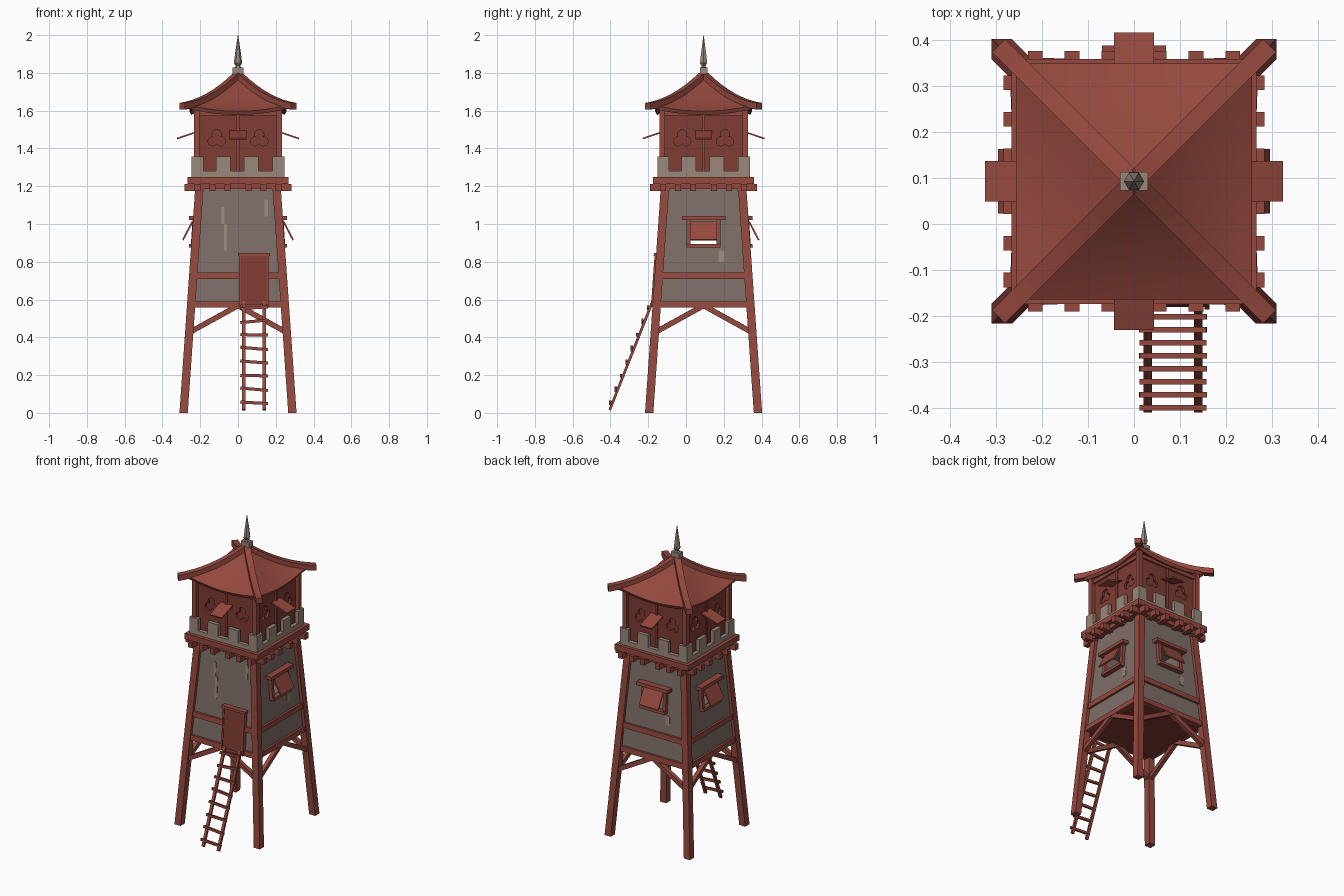
import bpy, bmesh, math, random
from mathutils import Vector, Matrix

random.seed(4)
if "Cube" in bpy.data.objects:
    bpy.data.objects.remove(bpy.data.objects["Cube"])


def material(name, rgb):
    m = bpy.data.materials.new(name)
    m.use_nodes = True
    m.diffuse_color = (*rgb, 1)
    m.node_tree.nodes["Principled BSDF"].inputs["Base Color"].default_value = (*rgb, 1)
    return m


red = material("red timber", (0.30, 0.066, 0.048))
dark_red = material("dark red planks", (0.215, 0.045, 0.034))
grey = material("grey boards", (0.21, 0.16, 0.14))
pale = material("pale stone", (0.33, 0.25, 0.20))

CENTRE = Vector((0, 0.093, 0))
ALL = (0, 1, 2, 3)          # front, +x, back, -x
WINDOWED = (1, 2, 3)


def outer(z):
    """Half width of the tapering tower at height z."""
    return 0.31 - 0.07 * z


# Every shape is a list of matching rings, written for the front side as (x, out, z).
def box(x0, x1, o0, o1, z0, z1):
    return [[(x0, o0, z), (x1, o0, z), (x1, o1, z), (x0, o1, z)] for z in (z0, z1)]


def slab(x0, x1, z0, z1, d0, d1):
    """Box leaning with the tower wall, from depth d0 to d1."""
    return [[(x0, outer(z) + d0, z), (x1, outer(z) + d0, z),
             (x1, outer(z) + d1, z), (x0, outer(z) + d1, z)] for z in (z0, z1)]


def beam(p, q, w, h, up=(0, 0, 1)):
    p, q = Vector(p), Vector(q)
    side = (q - p).cross(Vector(up)).normalized() * w / 2
    top = side.cross(q - p).normalized() * h / 2
    return [[e + side + top, e - side + top, e - side - top, e + side - top] for e in (p, q)]


def make(name, mat, shapes, sides=(0,)):
    """Loft the shapes, repeat them around the tower and store as one object."""
    bm = bmesh.new()
    for k in sides:
        turn = Matrix.Rotation(k * math.pi / 2, 4, 'Z')
        for rings in shapes:
            vs = [[bm.verts.new(turn @ Vector((x, -o, z)) + CENTRE) for x, o, z in r] for r in rings]
            n = len(vs[0])
            bm.faces.new(vs[0])
            bm.faces.new(vs[-1])
            for a, b in zip(vs, vs[1:]):
                for i in range(n):
                    bm.faces.new((a[i], a[(i + 1) % n], b[(i + 1) % n], b[i]))
    bmesh.ops.recalc_face_normals(bm, faces=bm.faces)
    return finish(name, mat, bm)


def finish(name, mat, bm):
    me = bpy.data.meshes.new(name)
    bm.to_mesh(me)
    bm.free()
    me.materials.append(mat)
    ob = bpy.data.objects.new(name, me)
    bpy.context.collection.objects.link(ob)
    return ob


def activate(ob):
    bpy.ops.object.select_all(action='DESELECT')
    ob.select_set(True)
    bpy.context.view_layer.objects.active = ob


def cut(ob, cutter):
    mod = ob.modifiers.new("cut", 'BOOLEAN')
    mod.operation, mod.solver, mod.object = 'DIFFERENCE', 'EXACT', cutter
    activate(ob)
    bpy.ops.object.modifier_apply(modifier=mod.name)
    bpy.data.objects.remove(cutter)


# Legs
make("corner_legs", red, [[[(outer(z) - a, outer(z) - b, z)
     for a, b in ((0, 0), (0.044, 0), (0.044, 0.044), (0, 0.044))] for z in (0, 1.2)]], ALL)

# Lower room with window openings
body = make("lower_walls", grey, [[[(sx * (outer(z) - 0.02), sy * (outer(z) - 0.02), z)
            for sx, sy in ((1, 1), (-1, 1), (-1, -1), (1, -1))] for z in (0.575, 1.2)]])
cut(body, make("opening_cutter", grey, [box(-0.4, 0.4, -0.068, 0.068, 0.895, 1.01)]))
cut(body, make("back_opening_cutter", grey, [box(-0.068, 0.068, -0.4, 0, 0.895, 1.01)]))
make("floor", dark_red, [box(-0.25, 0.25, -0.25, 0.25, 0.56, 0.58)])

# Rails and braces between the legs
rails = [slab(-outer(z) + 0.02, outer(z) - 0.02, z, z + 0.034, -0.035, -0.006) for z in (0.557, 0.71)]
make("wall_rails", red, rails, ALL)
make("leg_braces", red, [beam((s * 0.25, outer(0.43) - 0.022, 0.43), (s * 0.005, outer(0.56) - 0.022, 0.565),
                              0.026, 0.028) for s in (-1, 1)], ALL)

# Lower windows
frame = [slab(-0.115, 0.115, 1.02, 1.042, -0.02, 0.022),
         slab(-0.09, 0.09, 0.875, 0.893, -0.02, 0.012)]
frame += [slab(s * 0.079 - 0.011, s * 0.079 + 0.011, 0.89, 1.02, -0.02, 0.002) for s in (-1, 1)]
make("window_frames", red, frame, WINDOWED)
make("lower_shutters", red, [beam((0, outer(1.01) + 0.002, 1.012), (0, 0.292, 0.915), 0.14, 0.009)], WINDOWED)

# Door
make("door", dark_red, [slab(0.012, 0.158, 0.575, 0.832, -0.03, 0.004)])
make("door_frame", red, [slab(0.0, 0.17, 0.83, 0.846, -0.02, 0.012), slab(0.006, 0.016, 0.56, 0.83, -0.02, 0.008),
                         slab(0.154, 0.164, 0.56, 0.83, -0.02, 0.008)])

# Worn patches on the boards
make("worn_boards", pale, [slab(x, x + 0.018, z, z + h, -0.03, -0.017)
                           for x, z, h in ((-0.075, 0.86, 0.14), (-0.09, 1.0, 0.09), (0.14, 1.04, 0.09))])
make("side_worn_boards", pale, [slab(0.08, 0.11, 0.8, 0.86, -0.03, -0.017)], (1, 2))

# Ladder
foot, head = Vector((0, 0.497, 0.015)), Vector((0, 0.27, 0.59))
make("ladder_rails", red, [beam(foot + Vector((x, 0, 0)), head + Vector((x, 0, 0)), 0.018, 0.014)
                           for x in (0.03, 0.14)])
rungs = []
for i in range(8):
    p = foot.lerp(head, 0.06 + i * 0.125) + Vector((0, 0.01, 0.004))
    tilt = random.uniform(-0.008, 0.008)
    rungs.append(beam(p + Vector((0.012, 0, -tilt)), p + Vector((0.158, 0, tilt)), 0.012, 0.016))
make("ladder_rungs", red, rungs)

# Platform and joist ends
make("platform", red, [box(-0.267, 0.267, -0.267, 0.267, 1.213, 1.25),
                       box(-0.235, 0.235, -0.235, 0.235, 1.185, 1.215)])
make("joist_ends", red, [box(x - 0.016, x + 0.016, 0.18, 0.284, 1.175, 1.213)
                         for x in (-0.215, -0.135, -0.055, 0.055, 0.135, 0.215)], ALL)

# Parapet with merlons
parapet = [box(-0.245, 0.22, 0.22, 0.245, 1.25, 1.28)]
parapet += [box(a, b, 0.22, 0.245, 1.28, 1.357)
            for a, b in ((-0.245, -0.183), (-0.116, -0.04), (0.032, 0.108), (0.183, 0.22))]
make("parapet", pale, parapet, ALL)


# Upper cabin with trefoil recesses
def trefoil(x, z, n=36):
    ring = []
    for i in range(n):
        a = 2 * math.pi * i / n
        r = 0.012
        for k in range(3):
            d = a - math.pi / 2 - k * math.tau / 3
            inside = 0.024 ** 2 - (0.025 * math.sin(d)) ** 2
            if inside > 0:
                r = max(r, 0.025 * math.cos(d) + math.sqrt(inside))
        ring.append((x + r * math.cos(a), z + r * math.sin(a)))
    return [[(u, o, v) for u, v in ring] for o in (0.195, 0.23)]


cabin = make("cabin_walls", dark_red, [box(-0.21, 0.21, -0.21, 0.21, 1.245, 1.61)])
cut(cabin, make("trefoil_cutter", dark_red, [trefoil(s * 0.113, 1.45) for s in (-1, 1)], ALL))
make("cabin_frame", red, [box(0.205, 0.234, 0.205, 0.234, 1.25, 1.615),
                          box(-0.21, 0.21, 0.2, 0.222, 1.575, 1.6),
                          box(-0.007, 0.007, 0.2, 0.218, 1.28, 1.58)], ALL)
make("upper_shutters", red, [beam((0, 0.205, 1.492), (0, 0.323, 1.452), 0.088, 0.008)], ALL)


# Curved roof
def hip_z(d):
    return 1.81 - d + 1.45 * d * d


bm = bmesh.new()
N = 10
for k in ALL:
    turn = Matrix.Rotation(k * math.pi / 2, 4, 'Z')
    grid = []
    for i in range(N + 1):
        d = 0.257 * i / N
        row = []
        for j in range(N + 1):
            t = 2 * j / N - 1
            z = hip_z(d) - 0.02 - 0.032 * (1 - t * t) * (i / N) ** 2
            row.append(bm.verts.new(turn @ Vector((t * d, -d, z)) + CENTRE))
        grid.append(row)
    for a, b in zip(grid, grid[1:]):
        for j in range(N):
            bm.faces.new((a[j], b[j], b[j + 1], a[j + 1]))
bmesh.ops.remove_doubles(bm, verts=bm.verts, dist=0.0005)
roof = finish("roof", red, bm)
mod = roof.modifiers.new("thickness", 'SOLIDIFY')
mod.thickness, mod.offset = 0.022, -1
activate(roof)
bpy.ops.object.modifier_apply(modifier=mod.name)
bpy.ops.object.shade_smooth_by_angle(angle=math.radians(30))

# Hip beams
hip = []
for i in range(9):
    d = 0.01 + 0.285 * i / 8
    w = 0.014
    hip.append([(d + s * w, d - s * w, hip_z(d) + h) for s, h in ((1, 0), (-1, 0), (-1, -0.036), (1, -0.036))])
make("hip_beams", red, [hip], ALL)

# Finial
make("finial_collar", pale, [box(-0.03, 0.03, -0.02, 0.02, 1.795, 1.828)])
make("finial_spire", pale, [[[(r * math.cos(a * math.pi / 3), r * math.sin(a * math.pi / 3), z) for a in range(6)]
     for z, r in ((1.825, 0.018), (1.838, 0.012), (1.852, 0.022), (1.9, 0.016), (2.0, 0.001))]])
